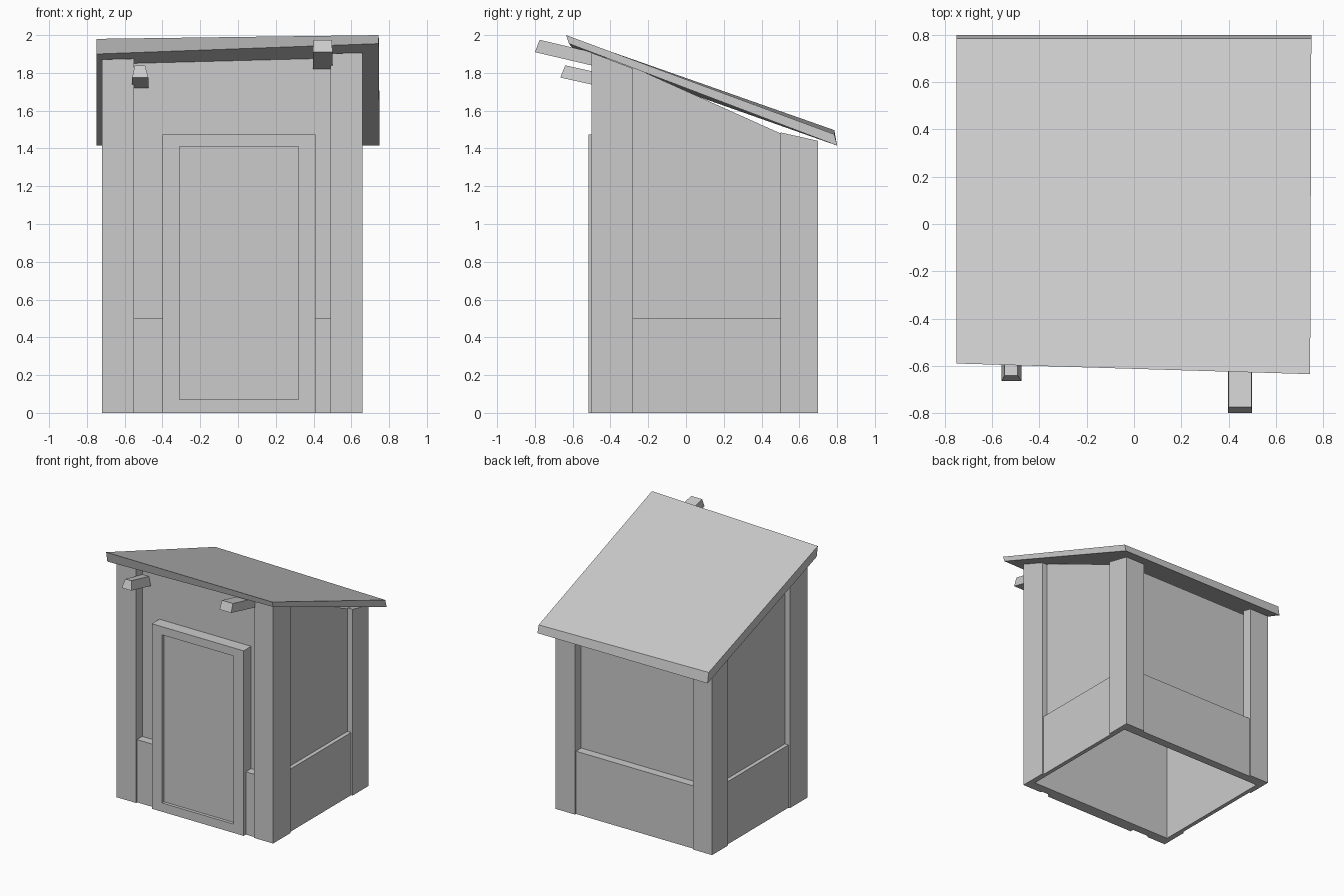
import bpy
import bmesh

cube = bpy.data.objects.get("Cube")
if cube:
    bpy.data.objects.remove(cube, do_unlink=True)

grey = bpy.data.materials.new("plain grey")
grey.use_nodes = True
grey.diffuse_color = (0.6, 0.6, 0.6, 1)
grey.node_tree.nodes["Principled BSDF"].inputs["Base Color"].default_value = (0.6, 0.6, 0.6, 1)


def prism(name, lower, upper, caps=True):
    """Join two matching rings of points, with or without end caps."""
    bm = bmesh.new()
    a = [bm.verts.new(p) for p in lower]
    b = [bm.verts.new(p) for p in upper]
    n = len(a)
    for i in range(n):
        j = (i + 1) % n
        bm.faces.new((a[i], a[j], b[j], b[i]))
    if caps:
        bm.faces.new(a[::-1])
        bm.faces.new(b)
    bmesh.ops.recalc_face_normals(bm, faces=bm.faces)
    mesh = bpy.data.meshes.new(name)
    bm.to_mesh(mesh)
    bm.free()
    mesh.materials.append(grey)
    obj = bpy.data.objects.new(name, mesh)
    bpy.context.collection.objects.link(obj)
    return obj


def column(name, plan, top, caps=True):
    return prism(name, [(x, y, 0) for x, y in plan],
                 [(x, y, top(x, y)) for x, y in plan], caps)


def box(name, x0, x1, y0, y1, z0, z1):
    plan = [(x0, y0), (x1, y0), (x1, y1), (x0, y1)]
    return prism(name, [(x, y, z0) for x, y in plan], [(x, y, z1) for x, y in plan])


# Main dimensions: outer post corners, recessed walls, post edges
LEFT, RIGHT, FRONT, BACK = -0.72, 0.66, -0.5, 0.7
WL, WR, WF, WB = -0.675, 0.615, -0.42, 0.62
PL, PR, PF, PB = -0.55, 0.49, -0.28, 0.5


def under_roof(x, y):
    t = (x + 0.75) / 1.5
    return 1.87 + 0.039 * t - (0.354 + 0.026 * t) * (y + 0.5)


def back_top(x, y):
    return 1.485 - 0.225 * (y - 0.5)


def wall_top(x, y):
    return 1.83 - 0.449 * (y + 0.28)


# Thin wall shell, open underneath
column("walls", [(WL, WF), (WR, WF), (WR, WB), (WL, WB)], wall_top, caps=False)

# Corner posts wrapped around the outside of the walls
for side, ox, wx, px in (("right", LEFT, WL, PL), ("left", RIGHT, WR, PR)):
    for end, oy, wy, py, top in (("front", FRONT, WF, PF, under_roof),
                                 ("back", BACK, WB, PB, back_top)):
        column(f"{end}_{side}_post",
               [(ox, oy), (px, oy), (px, wy), (wx, wy), (wx, py), (ox, py)], top)

# Low skirting bands between the posts
STEP, BAND = 0.013, 0.5
box("front_band", PL, PR, FRONT + STEP, WF, 0, BAND)
box("back_band", PL, PR, WB, BACK - STEP, 0, BAND)
box("right_band", LEFT + STEP, WL, PF, PB, 0, BAND)
box("left_band", WR, RIGHT - STEP, PF, PB, 0, BAND)

# Door frame with a recessed panel
DF = -0.515
box("door_panel", -0.31, 0.32, DF + 0.025, WF, 0.07, 1.41)
box("door_frame_right", -0.40, -0.31, DF, WF, 0, 1.475)
box("door_frame_left", 0.32, 0.41, DF, WF, 0, 1.475)
box("door_sill", -0.31, 0.32, DF, WF, 0, 0.07)
box("door_lintel", -0.31, 0.32, DF, WF, 1.41, 1.475)


# Rafter stubs sticking out above the door
def rafter(name, top_x, low_x, y, z, drop):
    tip = [(low_x[0], y - 0.025, z - 0.065), (low_x[1], y - 0.025, z - 0.065),
           (top_x[1], y, z), (top_x[0], y, z)]
    run = -0.36 - y
    prism(name, tip, [(px, py + run, pz - drop * run) for px, py, pz in tip])


rafter("large_rafter", (0.40, 0.497), (0.397, 0.5), -0.775, 1.975, 0.235)
rafter("small_rafter", (-0.547, -0.492), (-0.56, -0.475), -0.64, 1.84, 0.22)

# Slightly crooked lean-to roof slab
prism("roof",
      [(-0.75, -0.575, 1.90), (0.745, -0.62, 1.955), (0.75, 0.8, 1.415), (-0.75, 0.8, 1.415)],
      [(-0.75, -0.59, 1.98), (0.745, -0.635, 2.0), (0.75, 0.785, 1.475), (-0.75, 0.785, 1.497)])
